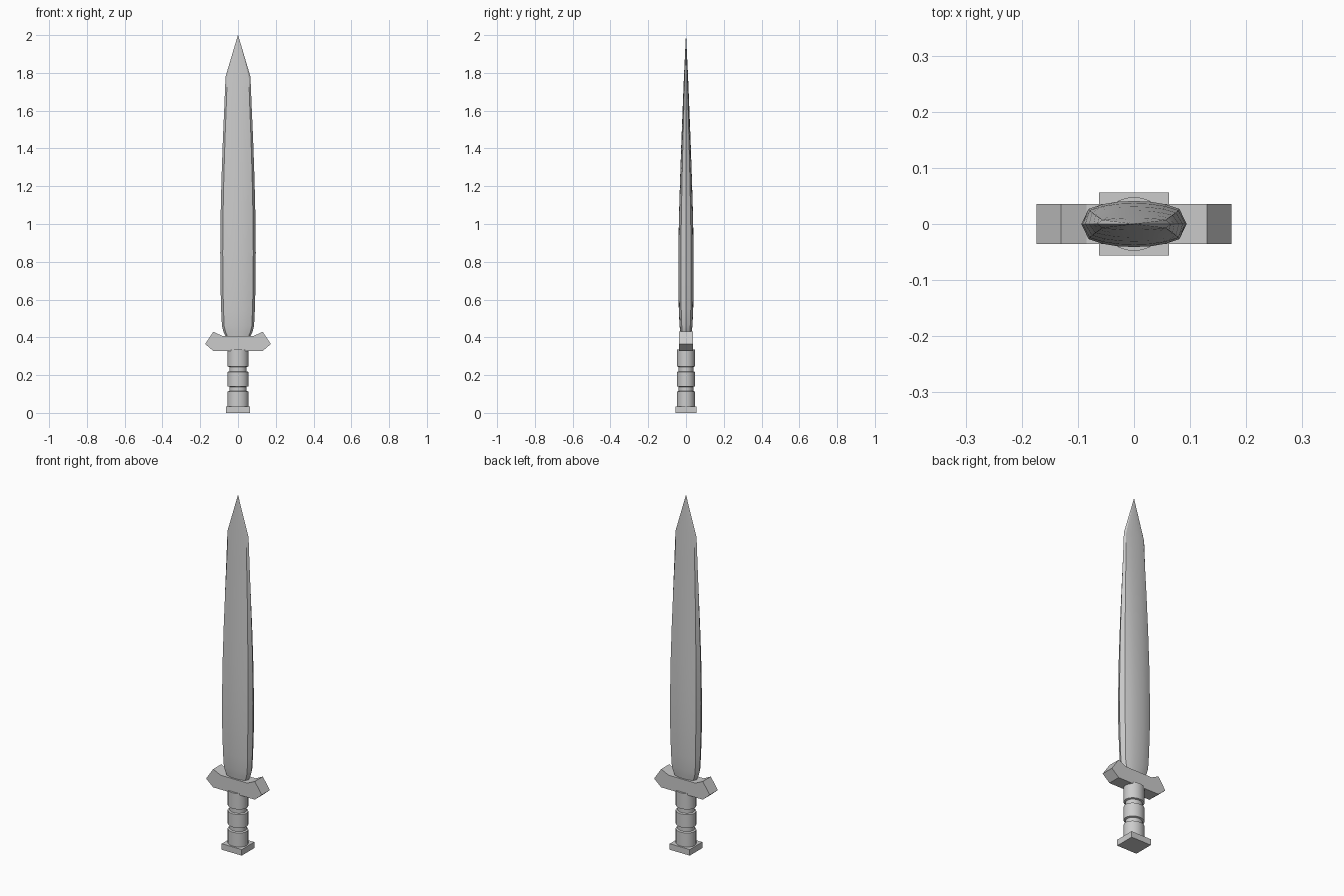
import bpy, bmesh, math

if "Cube" in bpy.data.objects:
    bpy.data.objects.remove(bpy.data.objects["Cube"])


def finish(name, rings, angle=30):
    """Skin a stack of matching point rings into a closed solid."""
    bm = bmesh.new()
    loops = [[bm.verts.new(p) for p in ring] for ring in rings]
    n = len(loops[0])
    for a, b in zip(loops, loops[1:]):
        for i in range(n):
            j = (i + 1) % n
            bm.faces.new((a[i], a[j], b[j], b[i]))
    bm.faces.new(loops[0][::-1])
    bm.faces.new(loops[-1])
    bmesh.ops.remove_doubles(bm, verts=bm.verts, dist=1e-5)
    bmesh.ops.recalc_face_normals(bm, faces=bm.faces)
    mesh = bpy.data.meshes.new(name)
    bm.to_mesh(mesh)
    bm.free()
    ob = bpy.data.objects.new(name, mesh)
    bpy.context.collection.objects.link(ob)
    bpy.ops.object.select_all(action='DESELECT')
    ob.select_set(True)
    bpy.context.view_layer.objects.active = ob
    if angle:
        bpy.ops.object.shade_smooth_by_angle(angle=math.radians(angle))
    return ob


# Pommel plate
px, py = 0.0625, 0.056
square = [(px, py), (-px, py), (-px, -py), (px, -py)]
finish("pommel", [[(x, y, z) for x, y in square] for z in (0.0, 0.034)], 0)

# Oval grip with two grooves
W, D, GW, GD = 0.055, 0.048, 0.045, 0.039
profile = [(0.03, W, D), (0.113, W, D), (0.116, GW, GD), (0.138, GW, GD),
           (0.141, W, D), (0.217, W, D), (0.22, GW, GD), (0.243, GW, GD),
           (0.246, W, D), (0.335, W, D)]
N = 24
finish("grip", [[(w * math.cos(2 * math.pi * i / N), d * math.sin(2 * math.pi * i / N), z)
                 for i in range(N)] for z, w, d in profile])

# Crossguard: mirrored outline extruded front to back
half = [(0.13, 0.327), (0.174, 0.365), (0.13, 0.43), (0.085, 0.408)]
outline = half + [(-x, z) for x, z in reversed(half)]
finish("crossguard", [[(x, y, z) for x, z in outline] for y in (-0.036, 0.036)], 0)

# Blade: lens section with bevelled edges, (height, half width, half thickness)
stations = [(0.40, 0.062, 0.026), (0.43, 0.077, 0.030), (0.46, 0.085, 0.034),
            (0.54, 0.089, 0.038), (0.68, 0.093, 0.041), (0.85, 0.094, 0.041),
            (1.05, 0.092, 0.037), (1.25, 0.087, 0.031), (1.45, 0.080, 0.024),
            (1.63, 0.072, 0.017), (1.78, 0.066, 0.011)]
upper = [(0.86, 0.66), (0.6, 0.86), (0.3, 0.97), (0, 1), (-0.3, 0.97), (-0.6, 0.86), (-0.86, 0.66)]
section = [(1, 0)] + upper + [(-1, 0)] + [(x, -y) for x, y in reversed(upper)]
rings = [[(x * w, y * t, z) for x, y in section] for z, w, t in stations]
rings.append([(x * 0.0005, y * 0.0005, 2.0) for x, y in section])
finish("blade", rings)
